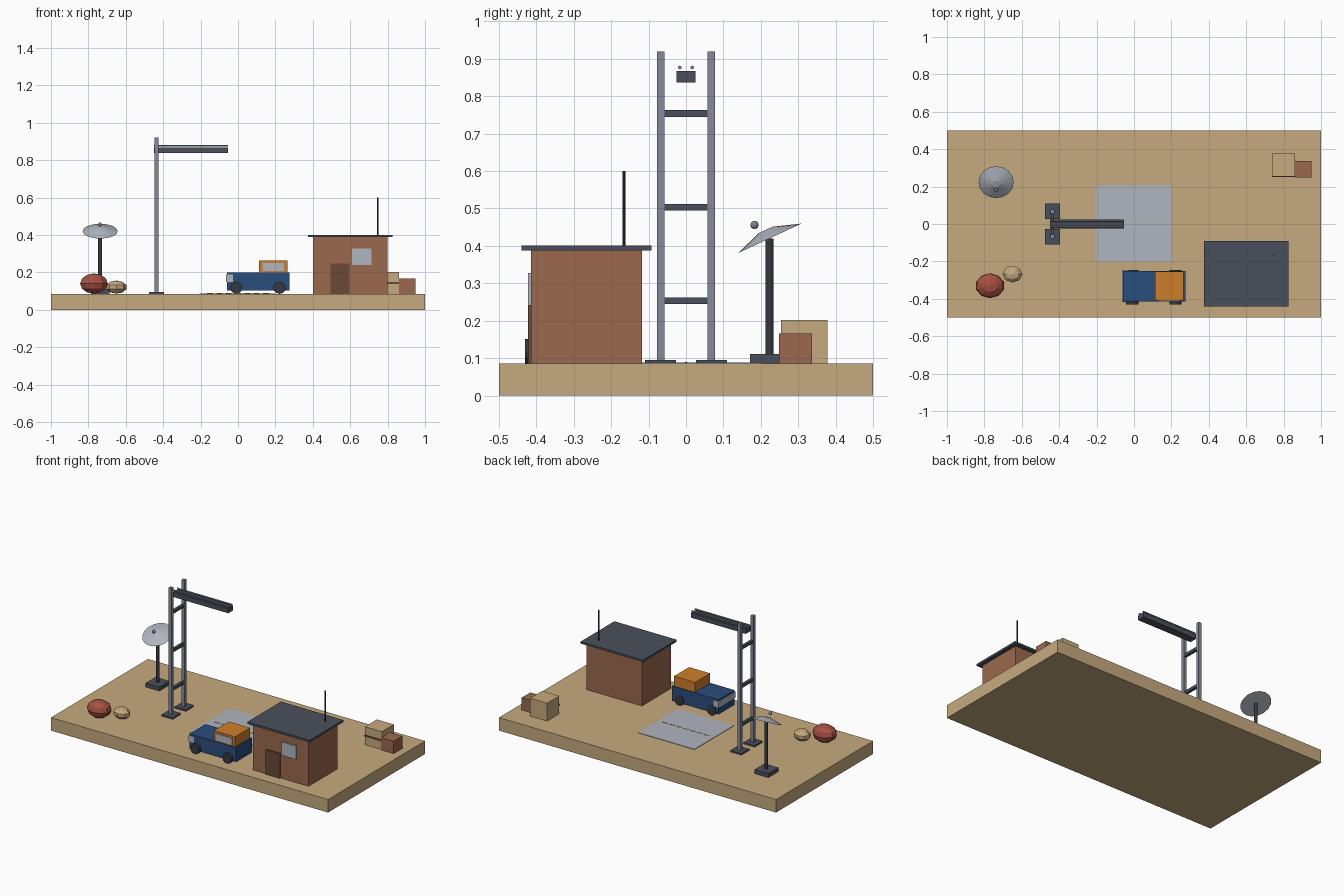
import bpy, math
from mathutils import Vector

if "Cube" in bpy.data.objects:
    bpy.data.objects.remove(bpy.data.objects["Cube"])


def material(name, r, g, b):
    def lin(c):
        c /= 255
        return c / 12.92 if c <= 0.04045 else ((c + 0.055) / 1.055) ** 2.4
    m = bpy.data.materials.new(name)
    m.diffuse_color = (lin(r), lin(g), lin(b), 1)
    m.use_nodes = True
    m.node_tree.nodes["Principled BSDF"].inputs["Base Color"].default_value = m.diffuse_color
    return m


SAND = material("sand", 198, 170, 126)
BROWN = material("rust_brown", 155, 106, 78)
DARK_BROWN = material("dark_brown", 104, 74, 54)
DARK = material("dark_steel", 74, 79, 91)
STEEL = material("steel", 132, 138, 152)
LIGHT = material("light_grey", 176, 181, 191)
BLUE = material("blue", 42, 77, 124)
ORANGE = material("orange", 206, 127, 42)
RED = material("red", 166, 80, 66)
BLACK = material("charcoal", 54, 57, 65)


def finish(name, mat):
    ob = bpy.context.object
    ob.name = name
    ob.data.materials.append(mat)
    return ob


def box(name, mat, x, y, z):
    """Box from (min, max) ranges on each axis."""
    lo, hi = Vector((x[0], y[0], z[0])), Vector((x[1], y[1], z[1]))
    bpy.ops.mesh.primitive_cube_add(size=1, location=(lo + hi) / 2)
    ob = finish(name, mat)
    for v in ob.data.vertices:
        v.co = v.co * (hi - lo)
    return ob


def rod(name, mat, loc, radius, length, rot=(0, 0, 0), sides=12):
    bpy.ops.mesh.primitive_cylinder_add(vertices=sides, radius=radius, depth=length,
                                        location=loc, rotation=rot)
    return finish(name, mat)


# Ground slab
G = 0.085
box("ground_slab", SAND, (-1, 1), (-0.5, 0.5), (0, G))

# Landing pad with dashed centre line
box("pad", LIGHT, (-0.205, 0.2), (-0.2, 0.205), (G, G + 0.003))
for i in range(7):
    c = (i - 3) * 0.05
    box("pad_dash", SAND, (c - 0.016, c + 0.016), (-0.004, 0.004), (G + 0.002, G + 0.005))

# Hut
box("hut_walls", BROWN, (0.4, 0.8), (-0.415, -0.117), (G, 0.39))
box("hut_roof", DARK, (0.375, 0.825), (-0.44, -0.092), (0.388, 0.401))
box("hut_door", DARK_BROWN, (0.495, 0.597), (-0.422, -0.414), (G, 0.247))
box("hut_window", LIGHT, (0.61, 0.714), (-0.423, -0.414), (0.24, 0.327))
rod("hut_antenna", BLACK, (0.747, -0.166, 0.5), 0.004, 0.2, sides=8)

# Crane tower: posts, feet, rungs
TX = -0.436
for s in (-1, 1):
    box("tower_post", STEEL, (TX - 0.01, TX + 0.01),
        (s * 0.067 - 0.01, s * 0.067 + 0.01), (G, 0.92))
    box("tower_foot", DARK, (TX - 0.04, TX + 0.04),
        (s * 0.068 - 0.041, s * 0.068 + 0.041), (G, 0.095))
for z in (0.253, 0.503, 0.754):
    box("tower_rung", DARK, (TX - 0.009, TX + 0.009), (-0.057, 0.057), (z - 0.009, z + 0.009))

# Crane boom with two rails
box("boom", DARK, (-0.45, -0.053), (-0.025, 0.025), (0.837, 0.868))
for s in (-1, 1):
    rod("boom_rail", STEEL, (-0.2515, s * 0.0165, 0.877), 0.005, 0.397,
        (0, math.pi / 2, 0), 8)

# Truck
box("truck_body", BLUE, (-0.06, 0.275), (-0.415, -0.25), (0.102, 0.198))
box("truck_cab", ORANGE, (0.113, 0.265), (-0.41, -0.255), (0.198, 0.263))
box("cab_window", LIGHT, (0.13, 0.246), (-0.414, -0.409), (0.206, 0.25))
box("truck_nose_panel", LIGHT, (-0.063, -0.026), (-0.418, -0.247), (0.148, 0.188))
for x in (-0.01, 0.222):
    for y in (-0.417, -0.26):
        rod("truck_wheel", BLACK, (x, y, 0.118), 0.033, 0.028, (math.pi / 2, 0, 0))

# Dish: base, mast, tilted shallow cone, receiver ball
DX, DY = -0.737, 0.2235
box("dish_base", DARK, (DX - 0.05, DX + 0.05), (DY - 0.052, DY + 0.052), (G, 0.111))
rod("dish_mast", BLACK, (DX, DY, 0.264), 0.0105, 0.312)
tilt = math.radians(25)
normal = Vector((0, -math.sin(tilt), math.cos(tilt)))
bpy.ops.mesh.primitive_cone_add(vertices=16, radius1=0.094, radius2=0.02, depth=0.025,
                                location=Vector((DX, DY, 0.42)) + normal * 0.0125,
                                rotation=(tilt, 0, 0))
finish("dish", LIGHT)
bpy.ops.mesh.primitive_uv_sphere_add(segments=10, ring_count=6, radius=0.011,
                                     location=(DX, 0.183, 0.456))
finish("dish_receiver", STEEL)

# Faceted boulders
for name, mat, loc, size, seg, rings in (
        ("red_boulder", RED, (-0.77, -0.33, 0.14), (0.078, 0.067, 0.054), 10, 6),
        ("sand_boulder", SAND, (-0.65, -0.268, 0.121), (0.056, 0.047, 0.035), 8, 5)):
    bpy.ops.mesh.primitive_uv_sphere_add(segments=seg, ring_count=rings, radius=1, location=loc)
    finish(name, mat).scale = size

# Crates
box("large_crate", SAND, (0.738, 0.86), (0.254, 0.378), (G, 0.202))
box("crate_strap", DARK_BROWN, (0.735, 0.862), (0.25, 0.255), (0.139, 0.149))
box("small_crate", BROWN, (0.86, 0.95), (0.248, 0.337), (G, 0.166))
